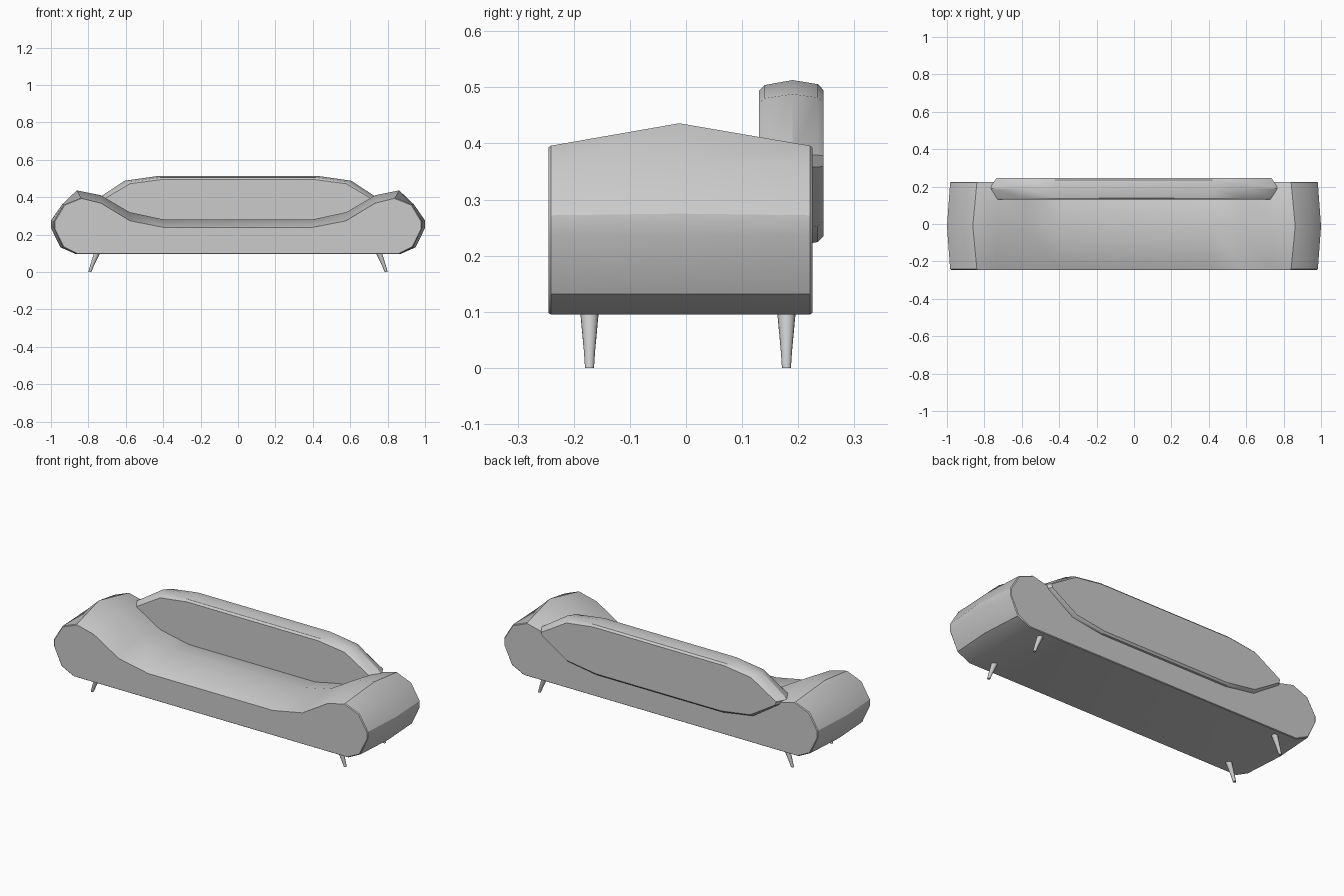
import bpy, bmesh, math
from mathutils import Vector

if "Cube" in bpy.data.objects:
    bpy.data.objects.remove(bpy.data.objects["Cube"])


def finish(name, bm, angle=30):
    bmesh.ops.recalc_face_normals(bm, faces=bm.faces)
    mesh = bpy.data.meshes.new(name)
    bm.to_mesh(mesh)
    bm.free()
    ob = bpy.data.objects.new(name, mesh)
    bpy.context.collection.objects.link(ob)
    bpy.ops.object.select_all(action='DESELECT')
    ob.select_set(True)
    bpy.context.view_layer.objects.active = ob
    bpy.ops.object.shade_smooth_by_angle(angle=math.radians(angle))
    return ob


def loft(name, rings, angle=30):
    """Skin a list of closed rings and cap both ends."""
    bm = bmesh.new()
    loops = [[bm.verts.new(p) for p in ring] for ring in rings]
    for a, b in zip(loops, loops[1:]):
        for i in range(len(a)):
            j = (i + 1) % len(a)
            bm.faces.new((a[i], a[j], b[j], b[i]))
    bm.faces.new(loops[0])
    bm.faces.new(loops[-1])
    return finish(name, bm, angle)


def mirrored(half, y):
    """Right-half xz profile -> full symmetric ring at depth y."""
    return ([Vector((x, y, z)) for x, z in half]
            + [Vector((-x, y, z)) for x, z in reversed(half)])


# Body: seat and arms in one wavy profile, swelling to a ridge at mid depth
edge = [(0.86, 0.095), (0.935, 0.132), (0.983, 0.235), (0.983, 0.272),
        (0.93, 0.36), (0.84, 0.396), (0.735, 0.37), (0.58, 0.276), (0.395, 0.24)]
ridge = [(0.865, 0.095), (0.95, 0.132), (1.0, 0.235), (1.0, 0.275),
         (0.94, 0.362), (0.862, 0.436), (0.735, 0.411), (0.58, 0.32), (0.395, 0.28)]
lip = [(x - 0.004, z + (0.003 if z < 0.2 else -0.003)) for x, z in edge]
loft("sofa_body", [mirrored(lip, -0.245), mirrored(edge, -0.241),
                   mirrored(ridge, -0.012),
                   mirrored(edge, 0.221), mirrored(lip, 0.225)])

# Backrest: elongated octagonal cushion with rounded rim
back = [(0.41, 0.217), (0.60, 0.247), (0.765, 0.358), (0.77, 0.38),
        (0.605, 0.488), (0.43, 0.513)]
sections = [(0.13, 0.955, 0.87), (0.14, 0.965, 0.94), (0.19, 1, 1),
            (0.235, 0.965, 0.95), (0.245, 0.955, 0.88)]
loft("backrest", [mirrored([(x * sx, 0.365 + (z - 0.365) * sz) for x, z in back], y)
                  for y, sx, sz in sections])

# Four splayed tapered legs
for side, sx in (("right", 1), ("left", -1)):
    for end, y in (("front", -0.172), ("back", 0.179)):
        rings = []
        for x, z, r in ((0.792, 0, 0.008), (0.782, 0.03, 0.010), (0.752, 0.105, 0.017)):
            rings.append([Vector((sx * (x + r * math.cos(t)), y + r * math.sin(t), z))
                          for t in (i * math.tau / 16 for i in range(16))])
        loft(f"{end}_{side}_leg", rings)
